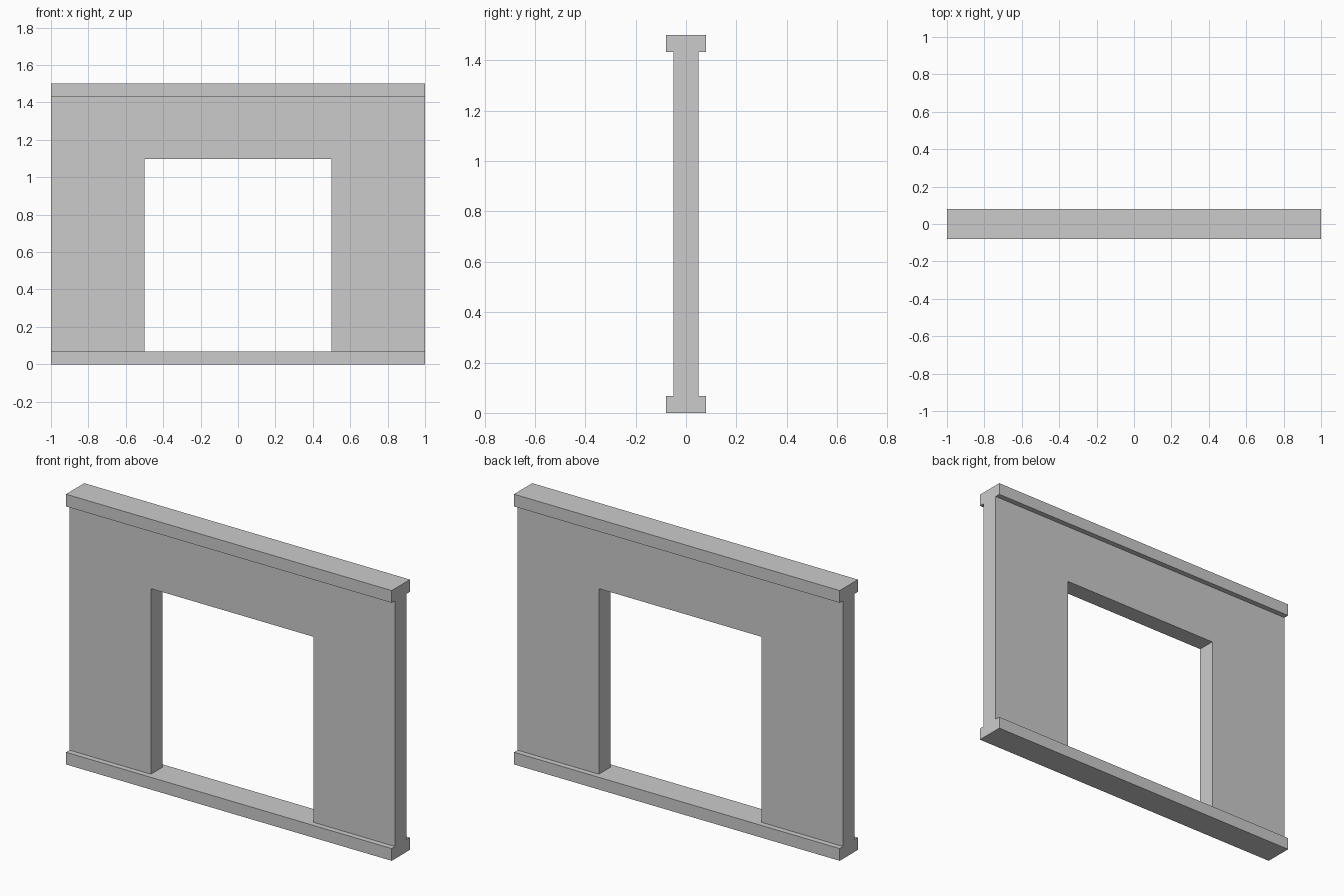
import bpy, bmesh
from mathutils import Vector

if "Cube" in bpy.data.objects:
    bpy.data.objects.remove(bpy.data.objects["Cube"])

LENGTH, HEIGHT = 2.0, 1.5
RAIL_H, RAIL_D = 0.068, 0.16
WALL_D = 0.10
DOOR_HALF, DOOR_TOP = 0.5, 1.098


def extrude_profile(name, points, depth):
    """Extrude an (x, z) outline along y, centred on y = 0."""
    bm = bmesh.new()
    face = bm.faces.new([bm.verts.new((x, -depth / 2, z)) for x, z in points])
    ext = bmesh.ops.extrude_face_region(bm, geom=[face])
    moved = [g for g in ext["geom"] if isinstance(g, bmesh.types.BMVert)]
    bmesh.ops.translate(bm, verts=moved, vec=Vector((0, depth, 0)))
    bmesh.ops.recalc_face_normals(bm, faces=bm.faces)
    mesh = bpy.data.meshes.new(name)
    bm.to_mesh(mesh)
    bm.free()
    obj = bpy.data.objects.new(name, mesh)
    bpy.context.collection.objects.link(obj)
    return obj


def rect(z0, z1):
    h = LENGTH / 2
    return [(-h, z0), (h, z0), (h, z1), (-h, z1)]


# Wall panel: one outline running around the doorway
half, low, high = LENGTH / 2, RAIL_H, HEIGHT - RAIL_H
right = [(DOOR_HALF, DOOR_TOP), (DOOR_HALF, low), (half, low), (half, high)]
left = [(-x, z) for x, z in reversed(right)]
extrude_profile("wall_panel", right + left, WALL_D)

# Wider rails along the floor and the top
extrude_profile("bottom_rail", rect(0, RAIL_H), RAIL_D)
extrude_profile("top_rail", rect(HEIGHT - RAIL_H, HEIGHT), RAIL_D)
